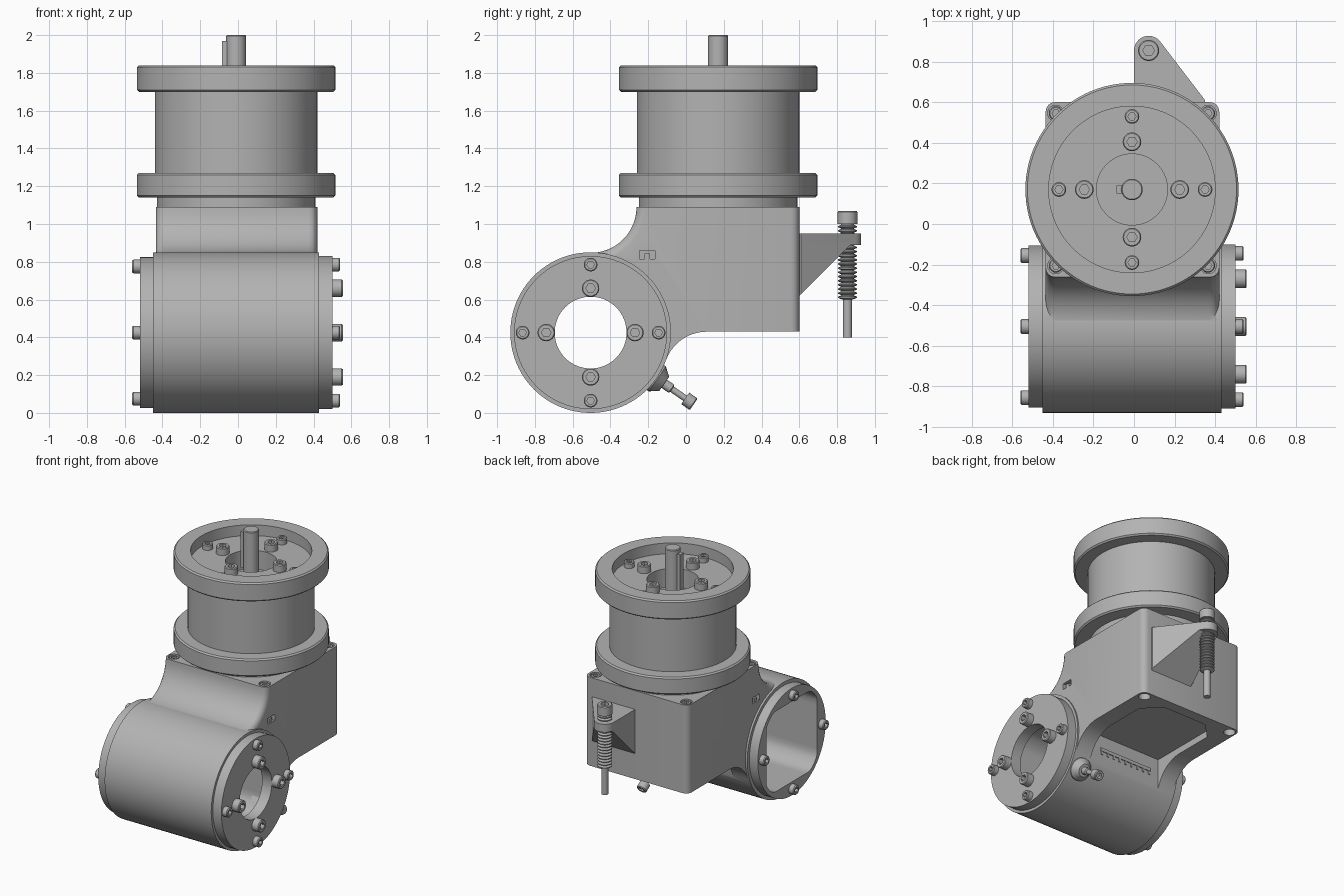
import bpy, bmesh
from math import sin, cos, pi, radians, atan2, sqrt
from mathutils import Matrix, Vector

if "Cube" in bpy.data.objects:
    bpy.data.objects.remove(bpy.data.objects["Cube"], do_unlink=True)

grey = bpy.data.materials.new("machined_grey")
grey.use_nodes = True
COLOUR = (0.45, 0.45, 0.45, 1)
grey.diffuse_color = COLOUR
grey.node_tree.nodes["Principled BSDF"].inputs["Base Color"].default_value = COLOUR

UP, RIGHT, LEFT = Vector((0, 0, 1)), Vector((1, 0, 0)), Vector((-1, 0, 0))
AX, AY = -0.01, 0.17             # upright axis
HY, HZ, R = -0.505, 0.425, 0.425  # lying axis and its drum radius
QUARTERS = [i * pi / 2 for i in range(4)]


def finish(name, bm):
    bmesh.ops.recalc_face_normals(bm, faces=bm.faces)
    mesh = bpy.data.meshes.new(name)
    bm.to_mesh(mesh)
    bm.free()
    mesh.materials.append(grey)
    ob = bpy.data.objects.new(name, mesh)
    bpy.context.collection.objects.link(ob)
    return ob


def smooth(ob):
    bpy.ops.object.select_all(action='DESELECT')
    ob.select_set(True)
    bpy.context.view_layer.objects.active = ob
    bpy.ops.object.shade_smooth_by_angle(angle=radians(32))
    return ob


def arc(cy, cz, r, a0, a1, n):
    angles = [radians(a0 + (a1 - a0) * i / n) for i in range(n + 1)]
    return [(cy + r * cos(a), cz + r * sin(a)) for a in angles]


def lathe(name, profile, loc=(0, 0, 0), axis=UP, seg=64, hex_from=99):
    """Spin (radius, height) points; rings from hex_from on are hexagonal."""
    bm, rings = bmesh.new(), []
    for k, (r, z) in enumerate(profile):
        ring = []
        for i in range(seg):
            a = 2 * pi * i / seg
            q = r * cos(pi / 6) / cos(a % (pi / 3) - pi / 6) if k >= hex_from else r
            ring.append(bm.verts.new((q * cos(a), q * sin(a), z)))
        rings.append(ring)
    for a, b in zip(rings, rings[1:]):
        for i in range(seg):
            j = (i + 1) % seg
            bm.faces.new((a[i], a[j], b[j], b[i]))
    bm.faces.new(rings[0])
    bm.faces.new(rings[-1])
    turn = axis.to_track_quat('Z', 'Y').to_matrix().to_4x4()
    bm.transform(Matrix.Translation(loc) @ turn)
    return finish(name, bm)


def prism_mesh(pts, lo, hi, axis):
    bm = bmesh.new()
    place = (lambda a, b, t: (t, a, b)) if axis == 'x' else (lambda a, b, t: (a, b, t))
    ends = [[bm.verts.new(place(a, b, t)) for a, b in pts] for t in (lo, hi)]
    for i in range(len(pts)):
        j = (i + 1) % len(pts)
        bm.faces.new((ends[0][i], ends[0][j], ends[1][j], ends[1][i]))
    for end in ends:
        bm.faces.new(end)
    return bm


def prism(name, pts, lo, hi, axis='z'):
    return finish(name, prism_mesh(pts, lo, hi, axis))


def box(name, x0, x1, y0, y1, z0, z1):
    return prism(name, [(x0, y0), (x1, y0), (x1, y1), (x0, y1)], z0, z1)


def combine(ob, tool, operation):
    tool.hide_render = True
    mod = ob.modifiers.new("cut", 'BOOLEAN')
    mod.operation, mod.object, mod.solver = operation, tool, 'EXACT'
    bpy.context.view_layer.objects.active = ob
    bpy.ops.object.modifier_apply(modifier=mod.name)
    bpy.data.objects.remove(tool, do_unlink=True)


def screw(name, loc, axis, r, h):
    loc = Vector(loc) - axis * 0.01
    h += 0.01
    smooth(lathe(name, [(r, 0), (r, h - 0.006), (r - 0.005, h), (r * 0.55, h), (r * 0.55, h * 0.45)],
                 loc, axis, 24, 3))


# Gearbox block: side profile with the two blending curves, rounded upright edges
blend = 0.23
reach = sqrt((R + blend) ** 2 - (HZ - 0.43 + blend) ** 2)
tilt = 180 + math_deg if (math_deg := -atan2(HZ - 0.43 + blend, reach) * 180 / pi) else 180
side = [(0.6, 0.43), (0.6, 1.09)] + arc(HY, 1.09, 0.243, 0, -90, 12) + [(HY, 0.7), (-0.3, 0.4)]
side += arc(HY + reach, 0.43 - blend, blend, tilt, 90, 10)
bm = prism_mesh(side, -0.435, 0.42, 'x')
bmesh.ops.recalc_face_normals(bm, faces=bm.faces)
rounded = []
for e in bm.edges:
    a, b = (v.co for v in e.verts)
    if abs(a.x - b.x) < 0.001 and (min(a.y, b.y) > 0.59 or
                                   (max(a.y, b.y) < -0.25 and min(a.z, b.z) > 0.84)):
        rounded.append(e)
bmesh.ops.bevel(bm, geom=rounded, offset=0.045, segments=4, profile=0.5, affect='EDGES')
body = finish("gearbox_body", bm)

# Lying drum with a stepped rim at each end
drum = lathe("drum", [(0.4, -0.52), (0.4, -0.45), (R, -0.45), (R, 0.43), (0.405, 0.43), (0.405, 0.5)],
             (0, HY, HZ), RIGHT, 96)
combine(body, drum, 'UNION')

# Cavity open at one end, round bore at the other
hollow = []
for i in range(64):
    a = 2 * pi * i / 64
    r = min(0.37, 0.3 / max(abs(cos(a)), abs(sin(a))))
    hollow.append((HY + r * cos(a), HZ + r * sin(a)))
combine(body, prism("cavity_cutter", hollow, -0.6, 0.42, 'x'), 'DIFFERENCE')
combine(body, lathe("bore_cutter", [(0.19, 0.3), (0.19, 0.6)], (0, HY, HZ), RIGHT), 'DIFFERENCE')

# Underside recess with clipped rear corners
under = [(-0.31, -0.115), (0.29, -0.115), (0.29, 0.4), (0.17, 0.52), (-0.19, 0.52), (-0.31, 0.4)]
combine(body, prism("recess_cutter", under, 0.1, 0.48), 'DIFFERENCE')
for x in (AX - 0.375, AX + 0.375):
    combine(body, lathe("foot_hole_cutter", [(0.04, 0.3), (0.04, 0.5)], (x, 0.545, 0), UP, 24), 'DIFFERENCE')
    for y in (-0.205, 0.545):
        combine(body, lathe("corner_hole_cutter", [(0.04, 1.05), (0.04, 1.2)], (x, y, 0), UP, 24), 'DIFFERENCE')
        screw("corner_screw", (x, y, 1.05), UP, 0.034, 0.035)
# Side slots with a small stud in each
for x, s in ((0.42, 1), (-0.435, -1)):
    x0, x1 = sorted((x - s * 0.04, x + s * 0.05))
    combine(body, box("slot_cutter", x0, x1, -0.245, -0.165, 0.815, 0.86), 'DIFFERENCE')
    x0, x1 = sorted((x - s * 0.05, x - s * 0.005))
    box("slot_stud", x0, x1, -0.22, -0.19, 0.81, 0.845)
smooth(body)

# Connector strip with pins inside the recess
box("connector_strip", -0.24, 0.2, -0.12, -0.108, 0.36, 0.385)
for i in range(9):
    x = -0.235 + i * 0.052
    box("connector_pin", x, x + 0.014, -0.12, -0.109, 0.335, 0.362)

# Upright motor housing with two flanges and a dished top
motor = [(0.42, 1.08), (0.42, 1.14)]
for z0, z1 in ((1.14, 1.27), (1.7, 1.84)):
    motor += [(0.515, z0), (0.525, z0 + 0.01), (0.525, z1 - 0.01), (0.515, z1)]
    motor += [(0.43, z1)] if z1 < 1.5 else [(0.41, z1)]
    motor += [(0.43, 1.7)] if z1 < 1.5 else []
motor += [(0.41, 1.76), (0.175, 1.76), (0.175, 1.62)]
smooth(lathe("motor_housing", motor, (AX, AY, 0), UP, 96))
smooth(lathe("motor_shaft", [(0.053, 1.6), (0.053, 1.995), (0.048, 2.0)], (AX, AY, 0), UP, 32))
box("shaft_key", AX - 0.075, AX - 0.03, AY - 0.02, AY + 0.02, 1.7, 1.97)

# Socket screws on the motor top and on both drum ends
for a in QUARTERS:
    for r, head, h in ((0.235, 0.046, 0.055), (0.36, 0.036, 0.04)):
        c, s = r * cos(a), r * sin(a)
        screw("motor_screw", (AX + c, AY + s, 1.76), UP, head, h)
        screw("drum_screw", (0.5, HY + c, HZ + s), RIGHT, head, h)
    screw("open_end_screw", (-0.52, HY + 0.35 * cos(a), HZ + 0.35 * sin(a)), LEFT, 0.036, 0.04)

# Rear bracket: flat arm on a sloping gusset
BX, BY = 0.072, 0.855
arm = [(0, 0.59), (0.35, 0.59), (0.35, 0.61)] + arc(BX, BY, 0.072, 35, 180, 12)
smooth(prism("bracket_arm", arm, 0.89, 0.95))
bm = prism_mesh(arm, 0.6, 0.9, 'z')
cut = bmesh.ops.bisect_plane(bm, geom=bm.verts[:] + bm.edges[:] + bm.faces[:], plane_co=(0, 0.6, 0.62),
                             plane_no=(0, 1, -1), clear_outer=True)
bmesh.ops.holes_fill(bm, edges=[e for e in bm.edges if e.is_boundary])
smooth(finish("bracket_gusset", bm))

# Adjusting bolt with a ridged thread, held by the bracket
thread = [(0.024, 0.4), (0.024, 0.6)]
for i in range(18):
    z = 0.602 + i * 0.022
    thread += [(0.034, z), (0.05, z + 0.007), (0.05, z + 0.013), (0.034, z + 0.02)]
thread += [(0.034, 1.0), (0.052, 1.0), (0.052, 1.05)]
smooth(lathe("adjusting_bolt", thread, (BX, BY, 0), UP, 24))
screw("adjusting_bolt_head", (BX, BY, 1.02), UP, 0.052, 0.05)

# Clamp boss and screw pointing out of the drum, down and back
out = Vector((0, 0.82, -0.57)).normalized()
base = Vector((0.34, HY, HZ))
smooth(lathe("clamp_boss", [(0.08, 0.36), (0.08, 0.43), (0.045, 0.475)], base, out, 24))
smooth(lathe("clamp_rod", [(0.026, 0.45), (0.026, 0.52), (0.017, 0.525), (0.017, 0.63)], base, out, 16))
screw("clamp_screw_head", base + out * 0.62, out, 0.037, 0.045)
